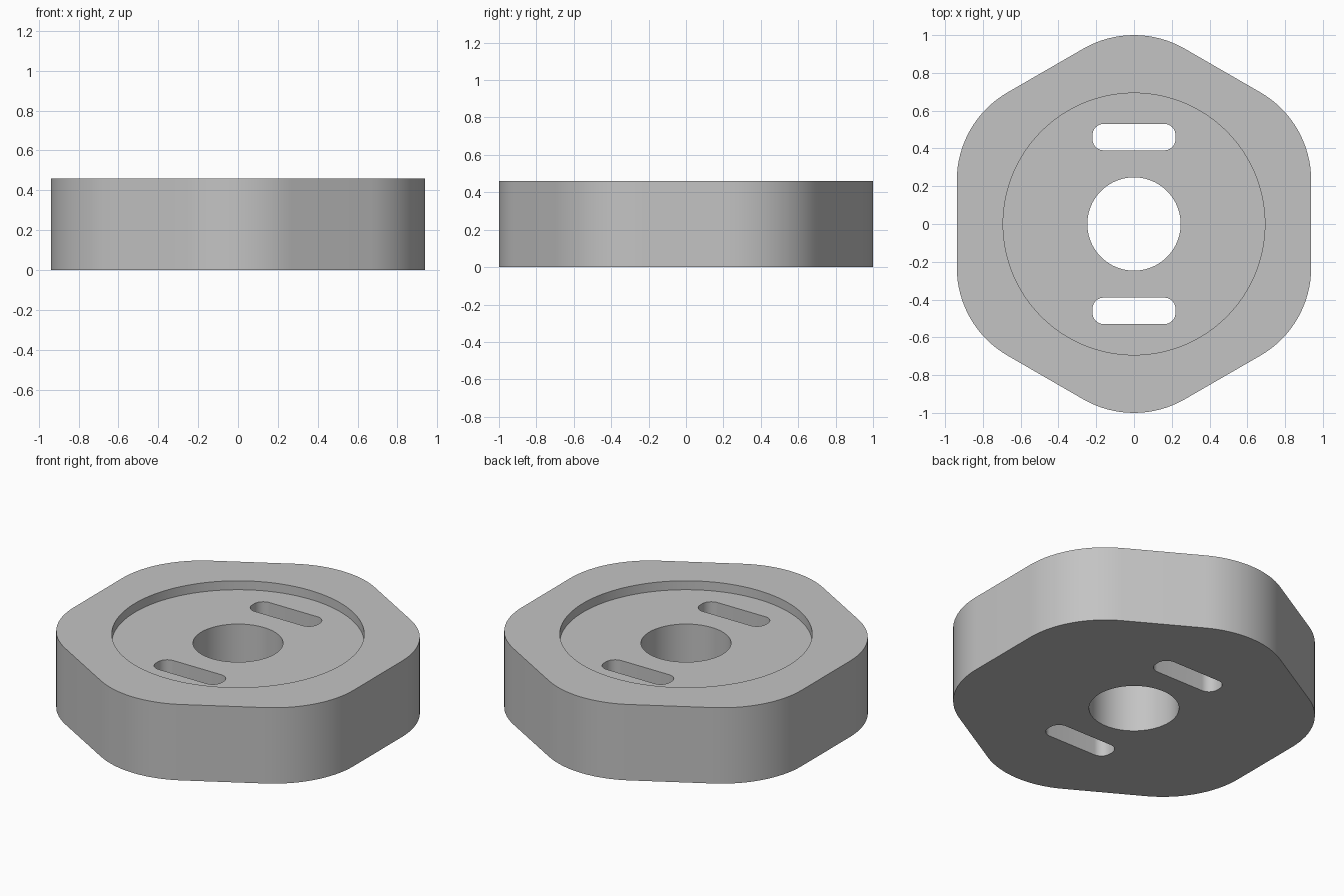
import bpy
import bmesh
from math import radians, cos, sin, pi

HEIGHT = 0.46
RECESS_DEPTH = 0.054

cube = bpy.data.objects.get("Cube")
if cube:
    bpy.data.objects.remove(cube, do_unlink=True)

grey = bpy.data.materials.new("plain_grey")
grey.use_nodes = True
colour = (0.55, 0.55, 0.55, 1)
grey.diffuse_color = colour
grey.node_tree.nodes["Principled BSDF"].inputs["Base Color"].default_value = colour


def arc(cx, cy, radius, start, sweep, steps):
    """Points along an arc, angles in degrees."""
    angles = [radians(start + sweep * i / steps) for i in range(steps + 1)]
    return [(cx + radius * cos(a), cy + radius * sin(a)) for a in angles]


def prism(name, points, bottom, top):
    """Extrude a closed outline straight up."""
    bm = bmesh.new()
    base = bm.faces.new([bm.verts.new((x, y, bottom)) for x, y in points])
    side = bmesh.ops.extrude_face_region(bm, geom=[base])["geom"]
    verts = [v for v in side if isinstance(v, bmesh.types.BMVert)]
    bmesh.ops.translate(bm, verts=verts, vec=(0, 0, top - bottom))
    bmesh.ops.recalc_face_normals(bm, faces=bm.faces)
    mesh = bpy.data.meshes.new(name)
    bm.to_mesh(mesh)
    bm.free()
    mesh.materials.append(grey)
    obj = bpy.data.objects.new(name, mesh)
    bpy.context.collection.objects.link(obj)
    return obj


def rounded_slot(cy, half_x, half_y, r):
    points = []
    for i, (sx, sy) in enumerate([(1, 1), (-1, 1), (-1, -1), (1, -1)]):
        points += arc(sx * (half_x - r), cy + sy * (half_y - r), r, i * 90, 90, 10)
    return points


def circle(radius, steps):
    return arc(0, 0, radius, 0, 360, steps)[:-1]


# Hexagonal body with broad rounded corners
corner_radius = 0.537
offset = 1 - corner_radius
outline = []
for i in range(6):
    a = 30 + 60 * i
    outline += arc(offset * cos(radians(a)), offset * sin(radians(a)),
                   corner_radius, a - 30, 60, 16)
body = prism("hexagonal_body", outline, 0, HEIGHT)

# Shallow recess, central bore and the pair of slots
cutters = [
    prism("recess_cutter", circle(0.693, 128), HEIGHT - RECESS_DEPTH, HEIGHT + 0.1),
    prism("bore_cutter", circle(0.247, 80), -0.1, HEIGHT + 0.2),
]
for name, side in (("back", 1), ("front", -1)):
    cutters.append(prism(name + "_slot_cutter",
                         rounded_slot(side * 0.46, 0.22, 0.07, 0.06),
                         -0.1, HEIGHT + 0.2))

bpy.ops.object.select_all(action="DESELECT")
body.select_set(True)
bpy.context.view_layer.objects.active = body
for cutter in cutters:
    cutter.hide_render = True
    mod = body.modifiers.new(cutter.name, "BOOLEAN")
    mod.operation = "DIFFERENCE"
    mod.solver = "EXACT"
    mod.object = cutter
    bpy.ops.object.modifier_apply(modifier=mod.name)
    bpy.data.objects.remove(cutter, do_unlink=True)

bpy.ops.object.shade_smooth_by_angle(angle=radians(30))
